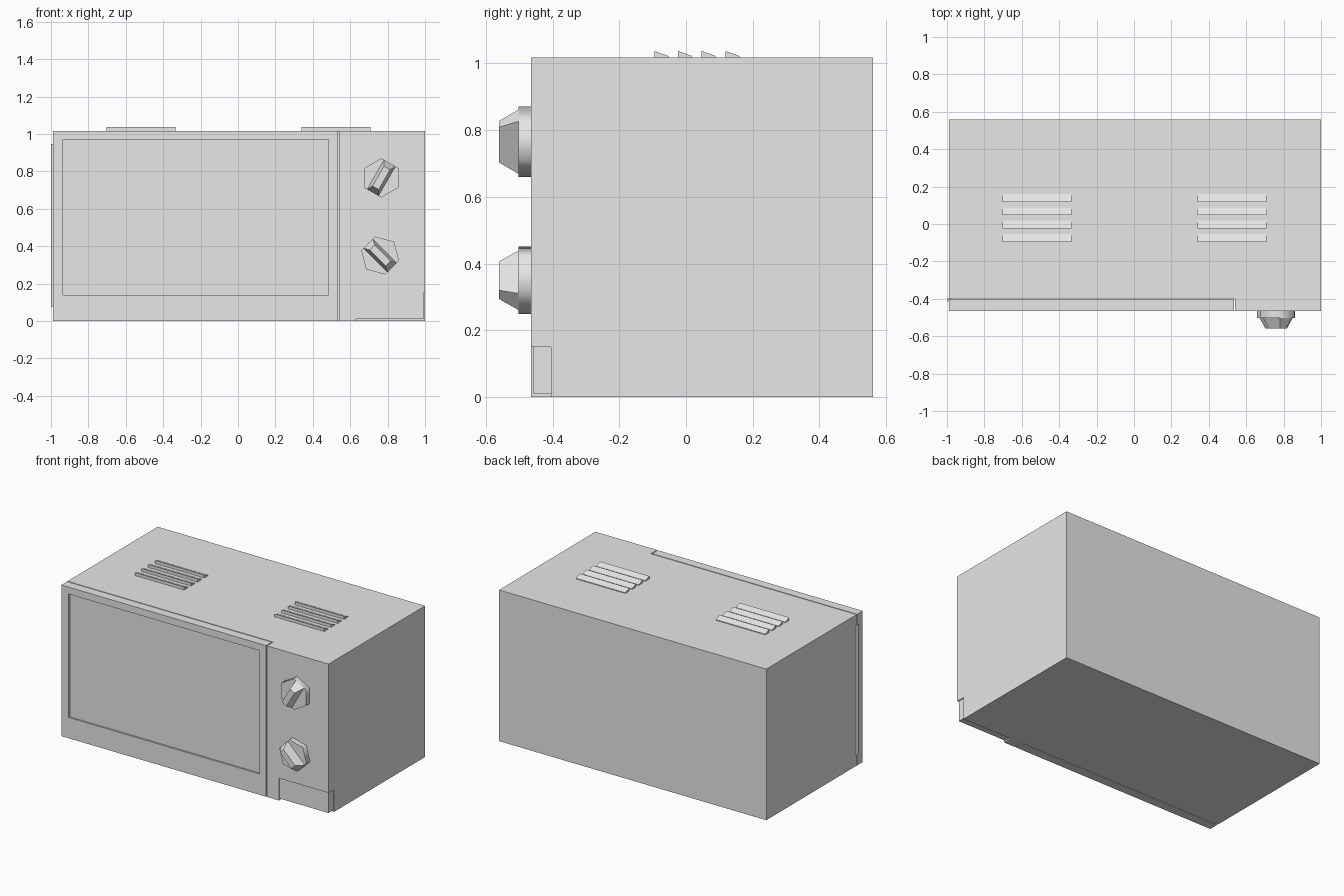
import bpy, bmesh, math
from mathutils import Matrix, Vector

cube = bpy.data.objects.get("Cube")
if cube:
    bpy.data.objects.remove(cube, do_unlink=True)

GREY = (0.8, 0.8, 0.8, 1)
mat = bpy.data.materials.new("light grey")
mat.use_nodes = True
mat.diffuse_color = GREY
mat.node_tree.nodes["Principled BSDF"].inputs["Base Color"].default_value = GREY

LEFT, RIGHT = -0.99, 1.0
FRONT, BACK, TOP = -0.465, 0.56, 1.017
SEAM_X, SEAM_Y, GAP = 0.535, -0.405, 0.006


def finish(name, bm):
    bmesh.ops.recalc_face_normals(bm, faces=bm.faces)
    mesh = bpy.data.meshes.new(name)
    bm.to_mesh(mesh)
    bm.free()
    mesh.materials.append(mat)
    obj = bpy.data.objects.new(name, mesh)
    bpy.context.collection.objects.link(obj)
    return obj


def prism(bm, points, direction):
    """Extrude a closed outline along a direction."""
    face = bm.faces.new([bm.verts.new(p) for p in points])
    new = bmesh.ops.extrude_face_region(bm, geom=[face])["geom"]
    verts = [v for v in new if isinstance(v, bmesh.types.BMVert)]
    bmesh.ops.translate(bm, verts=verts, vec=direction)


def box(name, lo, hi):
    bm = bmesh.new()
    prism(bm, [(lo[0], lo[1], lo[2]), (hi[0], lo[1], lo[2]),
               (hi[0], hi[1], lo[2]), (lo[0], hi[1], lo[2])], (0, 0, hi[2] - lo[2]))
    return finish(name, bm)


def cut(obj, cutter):
    mod = obj.modifiers.new("cut", "BOOLEAN")
    mod.operation, mod.solver, mod.object = "DIFFERENCE", "EXACT", cutter
    bpy.context.view_layer.objects.active = obj
    bpy.ops.object.modifier_apply(modifier=mod.name)
    bpy.data.objects.remove(cutter, do_unlink=True)


# Housing with the control panel standing forward beside the door
bm = bmesh.new()
outline = [(LEFT, BACK), (LEFT, SEAM_Y + GAP), (SEAM_X + GAP, SEAM_Y + GAP),
           (SEAM_X + GAP, FRONT), (RIGHT, FRONT), (RIGHT, BACK)]
prism(bm, [(x, y, 0) for x, y in outline], (0, 0, TOP))
housing = finish("housing", bm)
cut(housing, box("button_cutter", (0.63, -0.6, -0.1), (1.1, SEAM_Y, 0.15)))

# Door release button in the lower corner
box("door_button", (0.63, FRONT + 0.008, 0.01), (0.993, SEAM_Y, 0.15))

# Door with a shallow window recess
door = box("door", (LEFT, FRONT, 0), (SEAM_X, SEAM_Y, TOP))
cut(door, box("window_cutter", (-0.935, -0.6, 0.14), (0.485, FRONT + 0.012, 0.97)))

# Hinge pin
bm = bmesh.new()
bmesh.ops.create_cone(bm, cap_ends=True, segments=12, radius1=0.011, radius2=0.011,
                      depth=0.87, matrix=Matrix.Translation((-0.989, SEAM_Y, 0.51)))
finish("hinge_pin", bm)

# Roof vents: four wedge slats on each side
for side, x in (("right", -0.702), ("left", 0.34)):
    bm = bmesh.new()
    for i in range(4):
        y = -0.095 + i * 0.071
        prism(bm, [(x, y, TOP), (x, y, TOP + 0.02),
                   (x, y + 0.042, TOP + 0.005), (x, y + 0.042, TOP)], (0.368, 0, 0))
    finish(side + "_vent", bm)


def knob(name, x, z, angle):
    """Six-sided dial with a tapered grip, turned about the y axis."""
    turn = Matrix.Translation((x, FRONT, z)) @ Matrix.Rotation(-math.radians(angle), 4, "Y")
    bm = bmesh.new()
    ring = [math.radians(30 + 60 * i) for i in range(6)]
    prism(bm, [turn @ Vector((0.105 * math.cos(a), 0, 0.105 * math.sin(a))) for a in ring],
          (0, -0.037, 0))
    dial = finish(name + "_dial", bm)
    for p in dial.data.polygons:
        p.use_smooth = abs(p.normal.y) < 0.5
    for e in dial.data.edges:
        a, b = (dial.data.vertices[i].co for i in e.vertices)
        e.use_edge_sharp = abs(a.y - b.y) < 0.001
    bm = bmesh.new()
    bmesh.ops.create_cube(bm, size=2)
    for v in bm.verts:
        tip = v.co.y < 0
        v.co = turn @ Vector((v.co.x * (0.061 if tip else 0.091),
                              -0.095 if tip else -0.037,
                              v.co.z * (0.019 if tip else 0.035)))
    finish(name + "_grip", bm)


knob("upper_knob", 0.766, 0.765, 60)
knob("lower_knob", 0.76, 0.35, 135)
